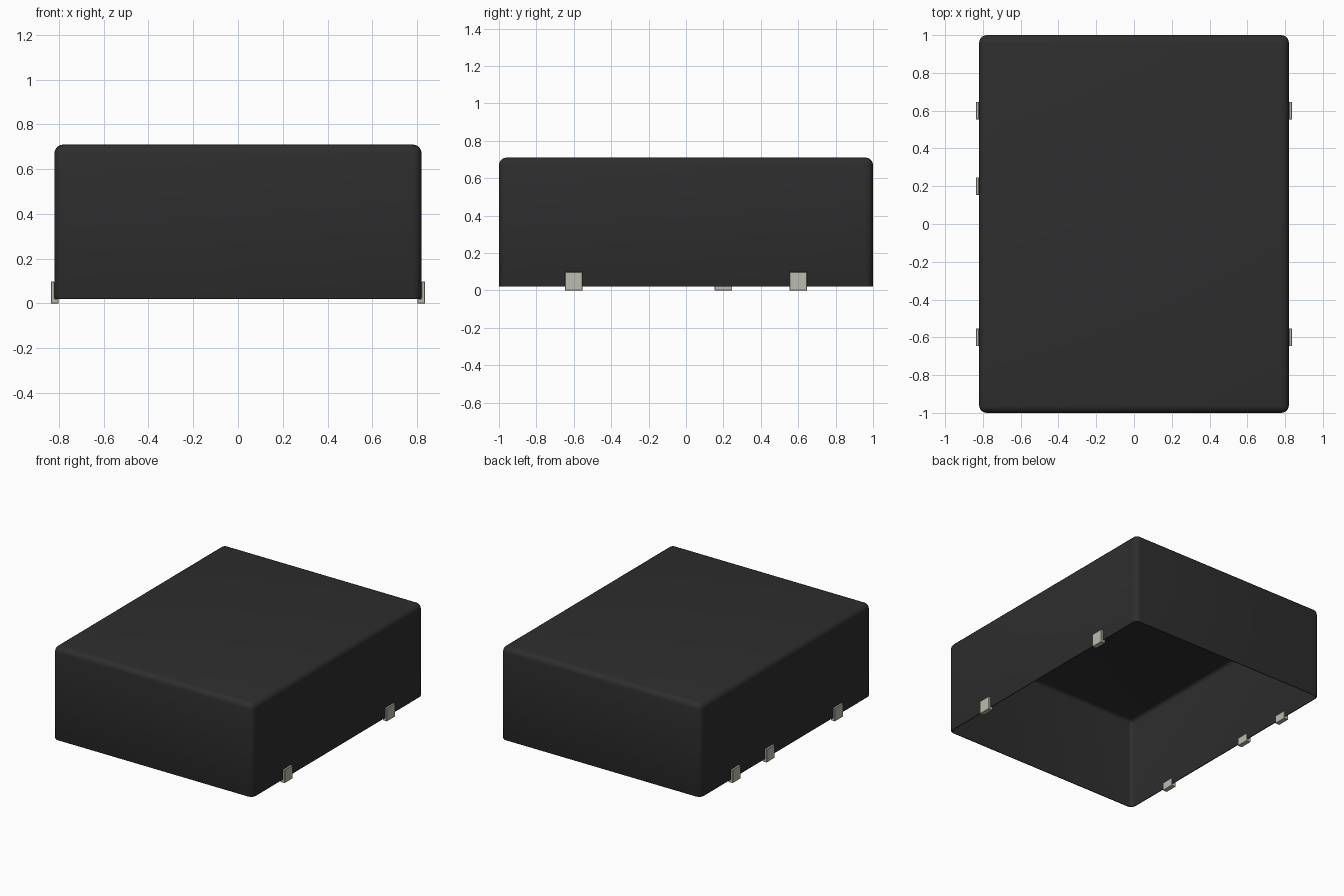
import bpy, bmesh, math

cube = bpy.data.objects.get("Cube")
if cube:
    bpy.data.objects.remove(cube, do_unlink=True)


def material(name, rgb):
    m = bpy.data.materials.new(name)
    m.use_nodes = True
    col = (*rgb, 1.0)
    m.diffuse_color = col
    m.node_tree.nodes["Principled BSDF"].inputs["Base Color"].default_value = col
    return m


charcoal = material("charcoal", (0.027, 0.027, 0.027))
pale_metal = material("pale_grey_metal", (0.50, 0.50, 0.42))


def finish(name, bm, mat):
    mesh = bpy.data.meshes.new(name)
    bmesh.ops.recalc_face_normals(bm, faces=bm.faces)
    bm.to_mesh(mesh)
    bm.free()
    mesh.materials.append(mat)
    ob = bpy.data.objects.new(name, mesh)
    bpy.context.collection.objects.link(ob)
    return ob


def smooth(ob):
    bpy.ops.object.select_all(action='DESELECT')
    ob.select_set(True)
    bpy.context.view_layer.objects.active = ob
    bpy.ops.object.shade_smooth_by_angle(angle=math.radians(40))


HALF_X, HALF_Y, Z0, Z1 = 0.82, 1.0, 0.02, 0.71
WALL = 0.012

# Cover: rounded box, open underneath, with thin walls
bm = bmesh.new()
bmesh.ops.create_cube(bm, size=1)
for v in bm.verts:
    v.co = (v.co.x * 2 * HALF_X, v.co.y * 2 * HALF_Y,
            Z0 + (v.co.z + 0.5) * (Z1 - Z0))
bmesh.ops.bevel(bm, geom=[e for e in bm.edges
                          if max(v.co.z for v in e.verts) > Z0 + 0.1],
                offset=0.04, segments=5, profile=0.5, affect='EDGES')
bm.normal_update()
bmesh.ops.delete(bm, geom=[f for f in bm.faces if f.normal.z < -0.9],
                 context='FACES')
cover = finish("cover", bm, charcoal)
shell = cover.modifiers.new("wall", 'SOLIDIFY')
shell.thickness = WALL
shell.offset = -1
shell.use_even_offset = True
rim = cover.modifiers.new("rim", 'BEVEL')
rim.width = 0.005
rim.segments = 2
rim.limit_method = 'ANGLE'
rim.angle_limit = math.radians(50)
smooth(cover)


# Clips: U-shaped profile hooked under the rim, extruded along the wall
def clip(name, side, y, width=0.094):
    inner = HALF_X - WALL
    profile = [(0.836, 0), (0.836, 0.098), (HALF_X, 0.098), (HALF_X, Z0),
               (inner, Z0), (inner, 0.06), (inner - 0.007, 0.06), (inner - 0.007, 0)]
    bm = bmesh.new()
    face = bm.faces.new([bm.verts.new((side * x, y - width / 2, z))
                         for x, z in profile])
    ext = bmesh.ops.extrude_face_region(bm, geom=[face])
    bmesh.ops.translate(bm, vec=(0, width, 0),
                        verts=[g for g in ext["geom"]
                               if isinstance(g, bmesh.types.BMVert)])
    ob = finish(name, bm, pale_metal)
    bev = ob.modifiers.new("edges", 'BEVEL')
    bev.width = 0.002
    bev.segments = 1
    return ob


for label, side in (("left", 1), ("right", -1)):
    clip(f"{label}_front_clip", side, -0.6)
    clip(f"{label}_back_clip", side, 0.6)
clip("right_middle_clip", -1, 0.2)
